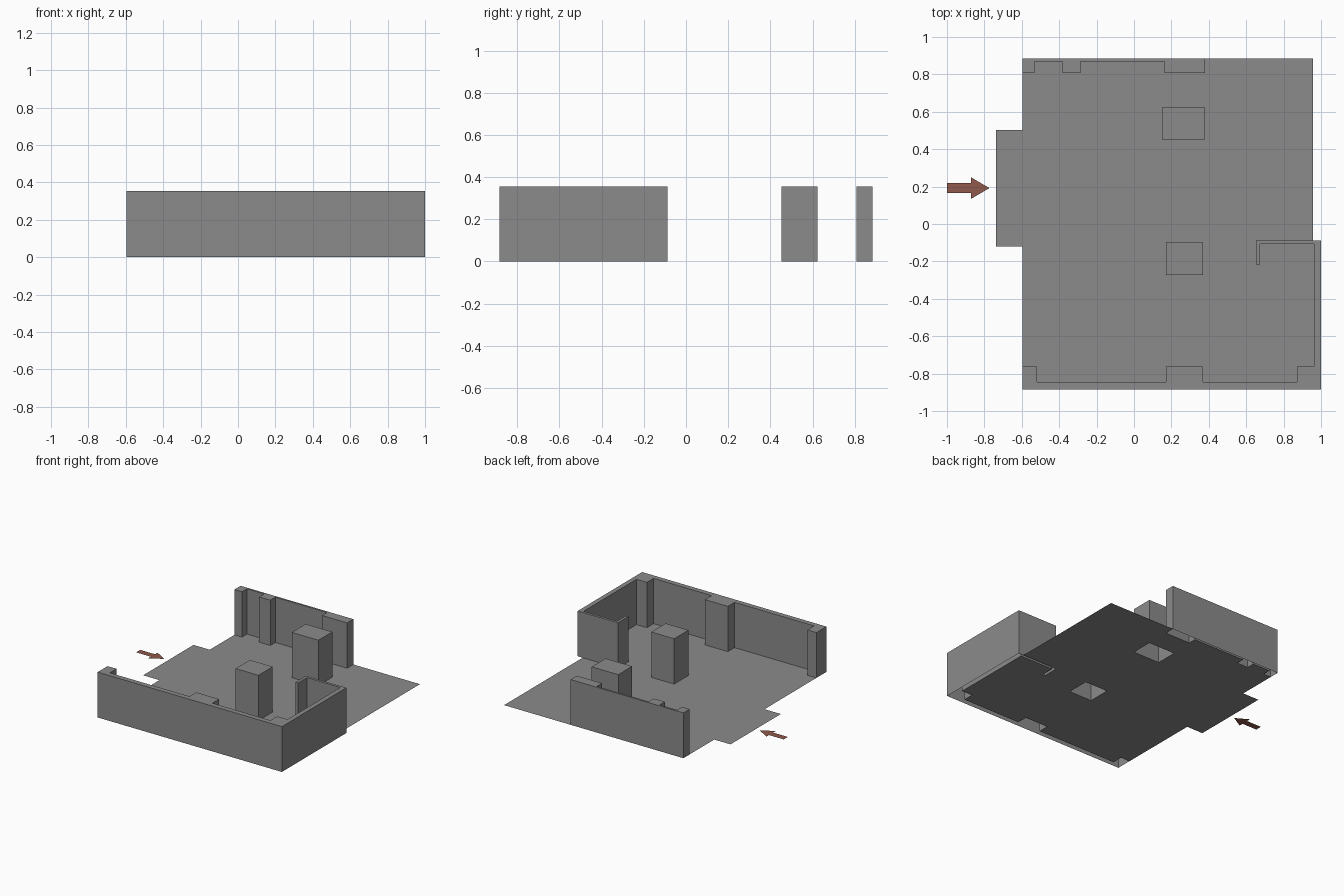
import bpy
import bmesh
from mathutils import Vector

cube = bpy.data.objects.get("Cube")
if cube:
    bpy.data.objects.remove(cube, do_unlink=True)

HEIGHT = 0.355
LEFT, RIGHT, FRONT, BACK = -0.597, 1.0, -0.885, 0.885


def material(name, color):
    m = bpy.data.materials.new(name)
    m.use_nodes = True
    m.diffuse_color = color
    m.node_tree.nodes["Principled BSDF"].inputs["Base Color"].default_value = color
    return m


def rectangle(x0, x1, y0, y1):
    return [(x0, y0), (x1, y0), (x1, y1), (x0, y1)]


def finish(name, bm, mat):
    mesh = bpy.data.meshes.new(name)
    bm.to_mesh(mesh)
    bm.free()
    mesh.materials.append(mat)
    obj = bpy.data.objects.new(name, mesh)
    bpy.context.collection.objects.link(obj)
    return obj


def flat_sheet(name, loops, mat):
    """Fill an outline, and leave any further loops as holes."""
    bm = bmesh.new()
    for loop in loops:
        verts = [bm.verts.new((x, y, 0)) for x, y in loop]
        for a, b in zip(verts, verts[1:] + verts[:1]):
            bm.edges.new((a, b))
    bmesh.ops.triangle_fill(bm, edges=bm.edges[:], use_beauty=True,
                            normal=Vector((0, 0, 1)))
    bm.normal_update()
    for f in bm.faces:
        if f.normal.z < 0:
            f.normal_flip()
    return finish(name, bm, mat)


def upright(name, outline, mat):
    """Raise a counter-clockwise outline into walls with a top and open base."""
    bm = bmesh.new()
    low = [bm.verts.new((x, y, 0)) for x, y in outline]
    high = [bm.verts.new((x, y, HEIGHT)) for x, y in outline]
    bm.faces.new(high)
    for i in range(len(low)):
        j = (i + 1) % len(low)
        bm.faces.new((low[i], low[j], high[j], high[i]))
    return finish(name, bm, mat)


grey = material("wall grey", (0.26, 0.26, 0.26, 1))
brown = material("arrow brown", (0.28, 0.10, 0.07, 1))

# Inner edge of the front wall, its pilasters and the right-hand return
front_inner = [
    (LEFT, -0.762), (-0.519, -0.762), (-0.519, -0.845), (0.171, -0.845),
    (0.171, -0.762), (0.369, -0.762), (0.369, -0.845), (0.872, -0.845),
    (0.872, -0.762), (0.963, -0.762), (0.963, -0.108), (0.674, -0.108),
    (0.674, -0.217), (0.652, -0.217), (0.652, -0.088),
]
# Inner edge of the back wall, from right to left
back_inner = [
    (0.38, 0.808), (0.163, 0.808), (0.163, 0.87), (-0.286, 0.87),
    (-0.286, 0.808), (-0.382, 0.808), (-0.382, 0.87), (-0.532, 0.87),
    (-0.532, 0.808), (LEFT, 0.808),
]

# Walls
upright("front_wall", [(LEFT, FRONT), (RIGHT, FRONT), (RIGHT, -0.088)]
        + front_inner[::-1], grey)
upright("back_wall", [(0.38, BACK), (LEFT, BACK)] + back_inner[::-1], grey)

# Freestanding columns
columns = {
    "back_column": rectangle(0.15, 0.38, 0.453, 0.624),
    "front_column": rectangle(0.171, 0.369, -0.274, -0.097),
}
for name, outline in columns.items():
    upright(name, outline, grey)

# Floor with the entrance tab, open beneath the walls and columns
floor_outline = (front_inner + [(0.957, -0.088), (0.957, BACK), (0.38, BACK)]
                 + back_inner
                 + [(LEFT, 0.503), (-0.738, 0.503), (-0.738, -0.12), (LEFT, -0.12)])
flat_sheet("floor", [floor_outline] + list(columns.values()), grey)

# Flat arrow pointing at the entrance
flat_sheet("entrance_arrow", [[
    (-1.0, 0.167), (-0.872, 0.167), (-0.872, 0.134), (-0.773, 0.192),
    (-0.872, 0.25), (-0.872, 0.218), (-1.0, 0.218)]], brown)
